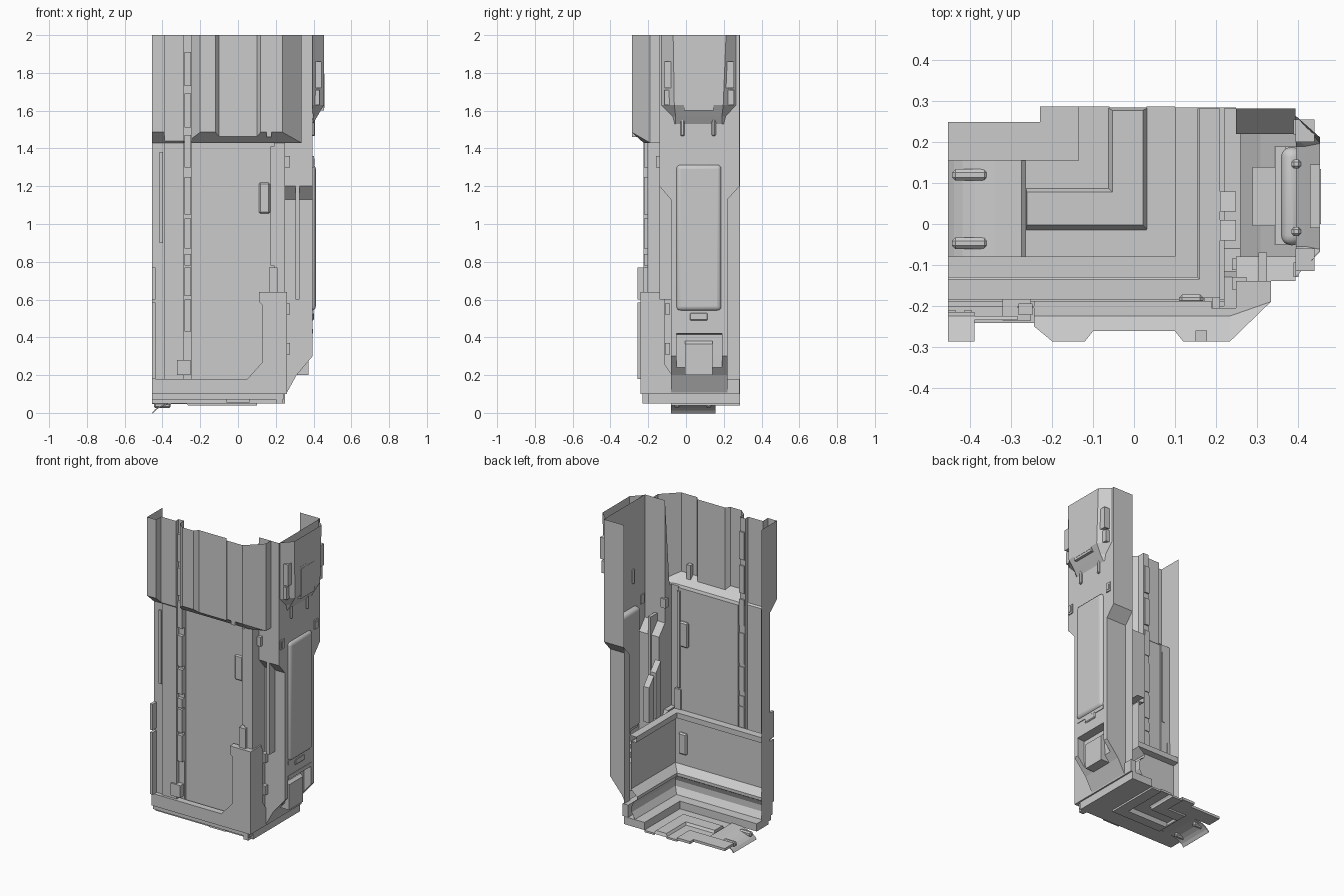
import bpy, bmesh

def finish(name, bm, fix=True):
    if fix:
        bmesh.ops.recalc_face_normals(bm, faces=bm.faces[:])
    me = bpy.data.meshes.new(name)
    bm.to_mesh(me)
    bm.free()
    ob = bpy.data.objects.new(name, me)
    bpy.context.collection.objects.link(ob)
    return ob

def loft(name, levels):
    """Open sheet joining rows of 3D points."""
    bm = bmesh.new()
    rows = [[bm.verts.new(p) for p in row] for row in levels]
    for a, b in zip(rows, rows[1:]):
        for i in range(len(a) - 1):
            bm.faces.new((a[i], a[i + 1], b[i + 1], b[i]))
    bmesh.ops.remove_doubles(bm, verts=bm.verts[:], dist=1e-4)
    return finish(name, bm, False)

def at(z, pts):
    return [(x, y, z) for x, y in pts]

def prism(name, poly, axis, lo, hi):
    """Polygon extruded along x, y or z."""
    put = {'x': lambda a, b, c: (c, a, b), 'y': lambda a, b, c: (a, c, b),
           'z': lambda a, b, c: (a, b, c)}[axis]
    bm = bmesh.new()
    r0 = [bm.verts.new(put(a, b, lo)) for a, b in poly]
    r1 = [bm.verts.new(put(a, b, hi)) for a, b in poly]
    bm.faces.new(r0)
    bm.faces.new(r1[::-1])
    for i in range(len(poly)):
        j = (i + 1) % len(poly)
        bm.faces.new((r0[i], r1[i], r1[j], r0[j]))
    return finish(name, bm)

def box(name, x0, x1, y0, y1, z0, z1, bevel=0, seg=1):
    ob = prism(name, [(x0, y0), (x1, y0), (x1, y1), (x0, y1)], 'z', z0, z1)
    if bevel:
        m = ob.modifiers.new("bevel", 'BEVEL')
        m.width, m.segments = bevel, seg
    return ob

# Front wall: fluted upper part, sloped lip, recessed lower part
upper = [(-.455, -.13), (-.455, -.287), (-.39, -.287), (-.39, -.235), (-.285, -.235),
         (-.285, -.205), (-.245, -.205), (-.245, -.25), (-.2, -.287), (-.12, -.287),
         (-.1, -.262), (.1, -.262), (.12, -.287), (.235, -.287), (.335, -.19), (.335, -.14)]
lip = [(x, max(y, -.225)) for x, y in upper]
lower = [(-.455, -.13), (-.455, -.215), (-.39, -.215), (-.39, -.225), (-.285, -.225),
         (-.285, -.2), (-.245, -.2), (-.245, -.188), (-.2, -.188), (-.12, -.188), (-.1, -.188),
         (.1, -.188), (.19, -.188), (.19, -.205), (.25, -.205), (.25, -.14)]
edge = [(x, y, 1.43 + max(0, -.225 - y) * .9) for x, y in upper]
loft("front_wall", [at(.1, lower), at(1.43, lower), at(1.43, lip), edge, at(2, upper)])

# Right wall: protruding pillar with a foot niche, flared above
def pillar(x, y0, y1, ya, niche=None):
    n = niche or x
    return [(.25, ya), (.25, y0), (x, y0), (x, -.05), (n, -.05), (n, .19), (x, .19),
            (x, y1), (.25, y1), (.25, .285)]
slim = (-.08, .22, -.205)
loft("right_wall", [at(.1, pillar(.255, *slim)), at(.2, pillar(.31, *slim)),
                    at(.24, pillar(.344, *slim)), at(.3, pillar(.395, *slim, .345)),
                    at(.415, pillar(.395, *slim, .345)), at(.42, pillar(.395, *slim)),
                    at(1.13, pillar(.395, *slim)), at(1.2, pillar(.395, -.14, .283, -.205)),
                    at(2, pillar(.395, -.14, .283, -.14))])

# Upper bulge on the right wall with side clamps, hatch and hooks
def bulge(x, a, b):
    return [(.395, -.13), (x, a), (x, b), (.395, .265)]
loft("upper_bulge", [at(1.53, [(.396, -.06), (.396, -.055), (.396, .19), (.396, .2)]),
                     at(1.57, [(.396, -.07), (.42, -.055), (.42, .19), (.396, .21)]),
                     at(1.63, bulge(.455, -.062, .197)), at(2, bulge(.455, -.068, .212))])
for y0, y1 in ((-.115, -.06), (.2, .255)):
    box("bulge_clamp", .395, .432, y0, y1, 1.63, 1.71)
    box("bulge_clamp", .395, .442, y0, y1, 1.72, 1.86)
box("hatch_frame", .43, .4555, -.01, .145, 1.6, 1.81)
box("hatch_panel", .44, .457, 0, .135, 1.615, 1.795)
for y in (-.018, .147):
    box("hook", .385, .408, y - .011, y + .011, 1.465, 1.56, .006)
for y in (-.112, .237):
    box("wall_stud", .39, .402, y - .018, y + .018, 1.3, 1.36)
    box("stud_face", .395, .405, y - .009, y + .009, 1.312, 1.348)

# Long rounded panel on the pillar
cap = box("long_panel", .36, .412, -.052, .188, .54, 1.315, .024, 4)
bpy.context.view_layer.objects.active = cap
cap.select_set(True)
bpy.ops.object.shade_smooth_by_angle()
box("panel_latch", .385, .402, .02, .115, .49, .53, .005)
box("panel_bracket", .385, .399, -.05, .19, .52, .545)
box("vent_ledge", .37, .398, -.05, .19, .42, .445)
prism("pillar_foot", [(.29, .2), (.372, .2), (.372, .365), (.355, .38), (.29, .38)],
      'y', -.005, .14)
box("side_fin", .305, .325, -.14, -.07, .6, 1.25)

# Lower outer frame wrapping the corner
prism("front_frame", [(-.455, .1), (.258, .1), (.258, .64), (.11, .64), (.11, .59), (.13, .57),
                      (.13, .27), (.05, .18), (-.455, .18)], 'y', -.242, -.2)
prism("side_frame", [(-.242, .1), (.283, .1), (.283, .18), (-.06, .18), (-.115, .26), (-.115, .6),
                     (-.13, .64), (-.242, .64)], 'x', .22, .26)
box("frame_post", .165, .21, -.225, -.18, .6, .77)
for z in (.52, .31):
    box("frame_clip", .24, .275, -.112, -.084, z, z + .06)
box("corner_clip", .24, .275, -.16, -.13, 1.3, 1.36)
box("corner_rail", .172, .192, -.205, -.18, .78, 1.41)

# Front wall fittings
for z0, z1 in ((1.73, 1.91), (1.51, 1.69), (1.3, 1.47), (1.05, 1.25), (.87, 1.03), (.78, .84),
               (.62, .77), (.43, .6)):
    box("rack_tooth", -.283, -.248, -.222, -.195, z0, z1)
box("front_handle", .11, .17, -.195, -.172, 1.055, 1.22, .008)
box("inner_handle", .11, .17, -.185, -.16, .36, .5, .008)
box("front_button", -.322, -.252, -.236, -.185, .2, .28)
box("edge_slot", -.415, -.398, -.225, -.21, .9, 1.38)
box("edge_guard", -.455, -.437, -.256, -.21, .18, .585)
box("edge_guard", -.455, -.437, -.256, -.21, .6, .77)
box("lip_tab", .15, .178, -.287, -.26, 1.46, 1.555)

# Inner cladding: mitred shelf, recessed panel, sill and cove
clad = [(.05, .64), (0, .64), (0, .605), (.04, .6), (.04, .29), (-.005, .25), (-.005, .23),
        (.02, .215), (.035, .18), (.035, .14), (.01, .1)]
loft("inner_cladding", [[(-.455, -.135 - d, z), (.16 + d, -.135 - d, z), (.16 + d, .283, z)]
                        for d, z in clad])
for y0, zt in ((-.04, 1.0), (.03, .93)):
    prism("inner_fin", [(y0, .64), (y0 + .05, .64), (y0 + .05, zt - .06), (y0, zt)],
          'x', .21, .25)

# Floor: outer rim, stepped tray and raised elbow channel
for x0, x1, y0, y1 in ((-.455, .25, -.2, -.08), (.1, .25, -.08, .285)):
    box("floor_rim", x0, x1, y0, y1, .05, .1)
for x0, x1, y0, y1 in ((-.455, -.23, .155, .25), (-.23, -.135, .155, .287)):
    box("floor_patch", x0, x1, y0, y1, .048, .064)
box("floor_front_strip", -.455, .24, -.225, -.19, .07, .12)
for x0, x1, y0, y1 in ((-.265, .03, -.08, -.015), (.03, .1, -.08, .287),
                       (-.265, -.06, .085, .155), (-.135, -.06, .155, .287)):
    box("floor_tray", x0, x1, y0, y1, .038, .05)
outer = [(-.265, -.015), (.035, -.015), (.035, .285), (-.065, .285), (-.065, .09), (-.265, .09)]
inner = [(-.262, -.003), (.022, -.003), (.022, .278), (-.053, .278), (-.053, .078), (-.262, .078)]
loft("elbow_sides", [at(.045, outer + outer[:1]), at(.065, inner + inner[:1])])
prism("elbow_top", inner, 'z', .062, .066)
box("foot_clip", .2, .235, -.23, -.185, .05, .11)
box("foot_clip", -.06, .06, -.215, -.19, .055, .1)

# Curved lip with two slots at the left of the floor
curve = [(-.455, 0), (-.44, .018), (-.42, .032), (-.39, .045), (-.34, .055), (-.275, .058), (-.262, .045)]
lip_ob = loft("floor_lip", [[(x, -.08, z) for x, z in curve], [(x, .155, z) for x, z in curve]])
sol = lip_ob.modifiers.new("thick", 'SOLIDIFY')
sol.thickness = .006
for y in (-.047, .12):
    box("lip_slot", -.445, -.358, y - .014, y + .014, .025, .056, .008)
